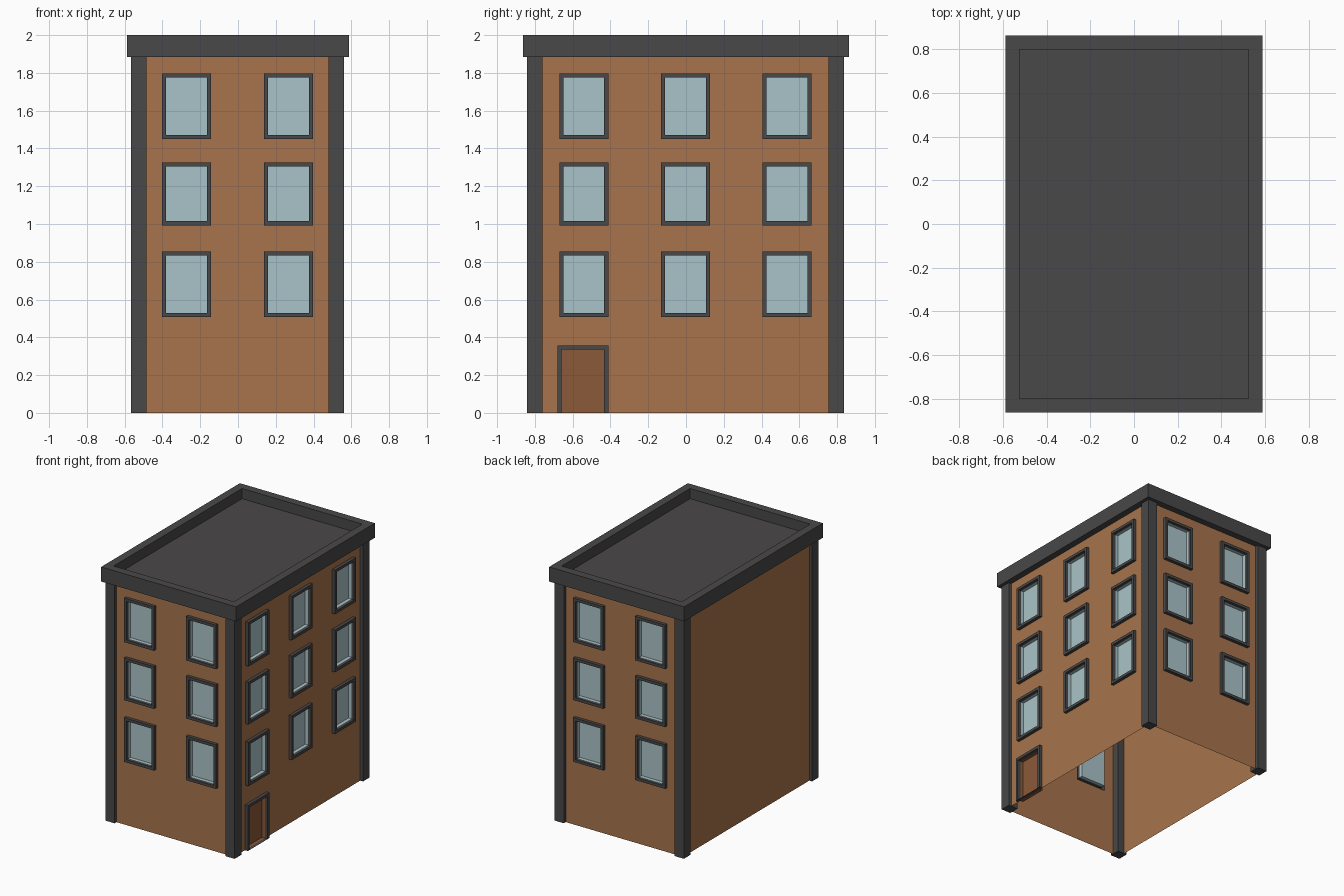
import bpy, bmesh
from math import pi
from mathutils import Matrix, Vector

if "Cube" in bpy.data.objects:
    bpy.data.objects.remove(bpy.data.objects["Cube"])

def material(name, rgb):
    m = bpy.data.materials.new(name)
    m.diffuse_color = (*rgb, 1)
    m.use_nodes = True
    m.node_tree.nodes["Principled BSDF"].inputs["Base Color"].default_value = m.diffuse_color
    return m

BRICK = material("brick", (0.39, 0.175, 0.072))
TRIM = material("dark_trim", (0.068, 0.065, 0.065))
GLASS = material("glass", (0.40, 0.55, 0.58))
WOOD = material("door_wood", (0.26, 0.10, 0.04))

C = Vector((-0.003, -0.003, 0))      # centre of the walls
HX, HY, TOP = 0.54, 0.815, 1.885     # wall half sizes and height
OUT, INN = 0.025, 0.025              # frame projection, pane recess
BORDER = 0.022

def make(name, bm, *mats):
    me = bpy.data.meshes.new(name)
    bm.to_mesh(me)
    bm.free()
    for m in mats:
        me.materials.append(m)
    ob = bpy.data.objects.new(name, me)
    bpy.context.collection.objects.link(ob)
    return ob

def quad(bm, pts, mat=0):
    f = bm.faces.new([bm.verts.new(p) for p in pts])
    f.material_index = mat

def ring(r, y):
    a, b, z0, z1 = r
    return [(a, y, z0), (b, y, z0), (b, y, z1), (a, y, z1)]

def bridge(bm, r0, r1, mat):
    for i in range(4):
        j = (i + 1) % 4
        quad(bm, [r0[i], r0[j], r1[j], r1[i]], mat)

def wall(name, half, dist, angle, holes):
    """Thin wall sheet facing local -y, with rectangular holes left open."""
    bm = bmesh.new()
    us = sorted({-half, half, *[v for h in holes for v in h[:2]]})
    zs = sorted({0, TOP, *[v for h in holes for v in h[2:]]})
    for a, b in zip(us, us[1:]):
        for c, d in zip(zs, zs[1:]):
            u, z = (a + b) / 2, (c + d) / 2
            if not any(h[0] < u < h[1] and h[2] < z < h[3] for h in holes):
                quad(bm, ring((a, b, c, d), -dist))
    bmesh.ops.remove_doubles(bm, verts=bm.verts, dist=1e-5)
    ob = make(name, bm, BRICK)
    ob.matrix_world = Matrix.Translation(C) @ Matrix.Rotation(angle, 4, 'Z')

def opening(name, rect, dist, angle, pane, door=False):
    """Raised frame around a sunken pane."""
    a, b, z0, z1 = rect
    inner = (a + BORDER, b - BORDER, z0 if door else z0 + BORDER, z1 - BORDER)
    front = -dist - OUT
    bm = bmesh.new()
    bridge(bm, ring(rect, -dist), ring(rect, front), 0)
    bridge(bm, ring(rect, front), ring(inner, front), 0)
    bridge(bm, ring(inner, front), ring(inner, -dist), 0)
    bridge(bm, ring(inner, -dist), ring(inner, -dist + INN), 1)
    quad(bm, ring(inner, -dist + INN), 1)
    bmesh.ops.remove_doubles(bm, verts=bm.verts, dist=1e-5)
    # drop the zero-area sill faces of the door
    bmesh.ops.dissolve_degenerate(bm, edges=bm.edges, dist=1e-5)
    bmesh.ops.recalc_face_normals(bm, faces=bm.faces)
    ob = make(name, bm, TRIM, pane)
    ob.matrix_world = Matrix.Translation(C) @ Matrix.Rotation(angle, 4, 'Z')

# Walls with their windows: three rows on the front, right and back
ROWS = [(0.507, 0.855), (0.993, 1.326), (1.45, 1.797)]
SIDES = [("front", HX, HY, 0, (-0.27, 0.27)),
         ("right", HY, HX, pi / 2, (-0.538, 0, 0.538)),
         ("back", HX, HY, pi, (-0.27, 0.27)),
         ("left", HY, HX, -pi / 2, ())]
for side, half, dist, angle, cols in SIDES:
    holes = [(u - 0.13, u + 0.13, z0, z1) for u in cols for z0, z1 in ROWS]
    for i, r in enumerate(holes):
        opening(f"{side}_window_{i + 1}", r, dist, angle, GLASS)
    if side == "right":
        door = (-0.677, -0.408, 0, 0.358)
        opening("door", door, dist, angle, WOOD, door=True)
        holes.append(door)
    wall(f"{side}_wall", half, dist, angle, holes)

# Corner pillars
S = 0.082
for sx, nx in ((-1, "left"), (1, "right")):
    for sy, ny in ((-1, "front"), (1, "back")):
        bm = bmesh.new()
        bmesh.ops.create_cube(bm, size=1)
        pos = C + Vector((sx * (HX + 0.024 - S / 2), sy * (HY + 0.024 - S / 2), TOP / 2))
        bmesh.ops.transform(bm, verts=bm.verts,
                            matrix=Matrix.Translation(pos) @ Matrix.Diagonal((S, S, TOP, 1)))
        make(f"{ny}_{nx}_pillar", bm, TRIM)

# Cornice block with the roof sunk inside its parapet
bm = bmesh.new()
bmesh.ops.create_cube(bm, size=1)
bmesh.ops.transform(bm, verts=bm.verts,
                    matrix=Matrix.Translation((0, 0, (2 + TOP) / 2)) @ Matrix.Diagonal((1.176, 1.726, 2 - TOP, 1)))
bm.faces.ensure_lookup_table()
top = max(bm.faces, key=lambda f: f.calc_center_median().z)
bmesh.ops.inset_region(bm, faces=[top], thickness=0.091)
roof = bmesh.ops.extrude_face_region(bm, geom=[top])
bmesh.ops.delete(bm, geom=[top], context='FACES_ONLY')
bmesh.ops.translate(bm, vec=(0, 0, -0.08),
                    verts=[g for g in roof["geom"] if isinstance(g, bmesh.types.BMVert)])
bmesh.ops.recalc_face_normals(bm, faces=bm.faces)
make("roof_cornice", bm, TRIM)
